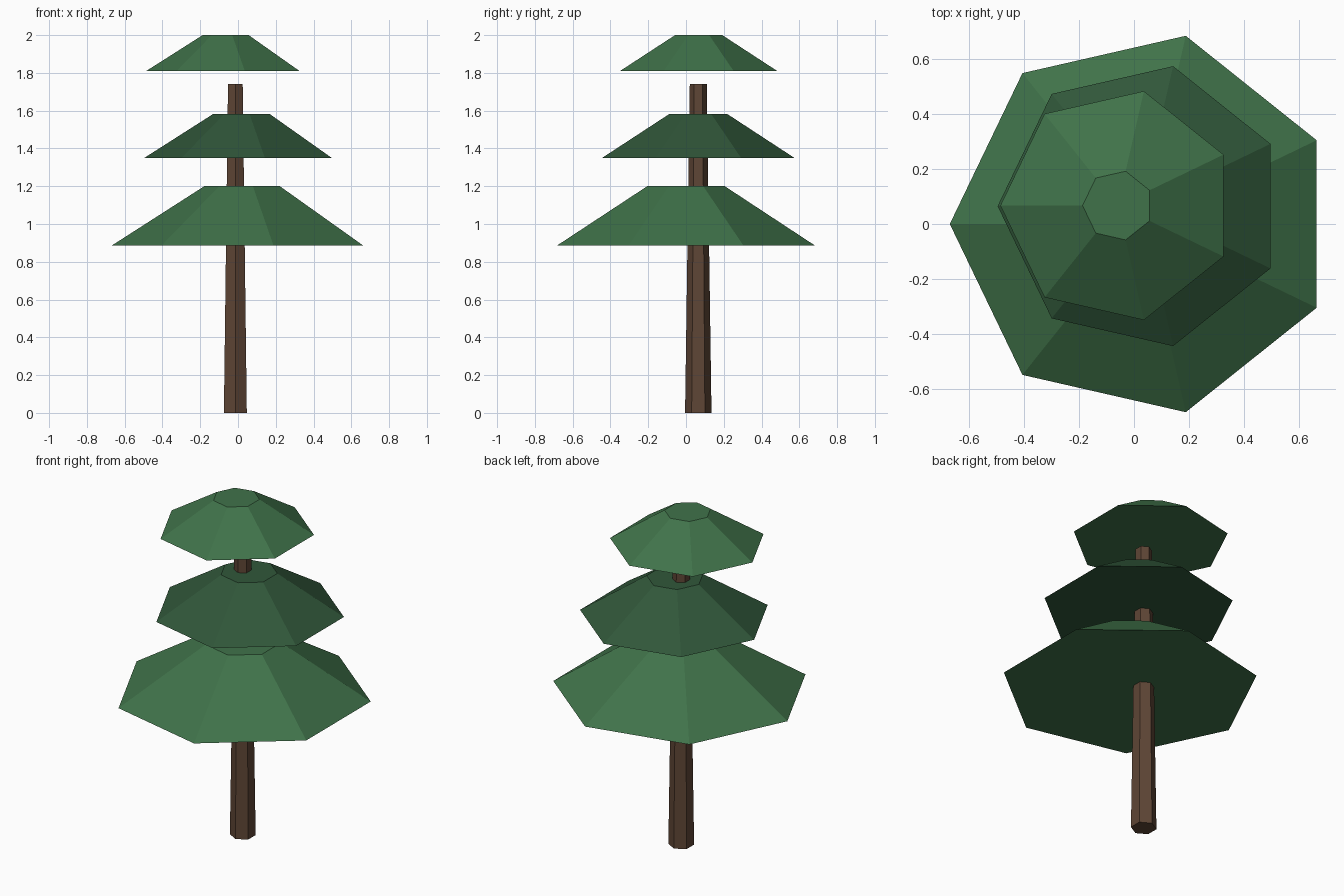
import bpy
from math import sin, cos, pi

if "Cube" in bpy.data.objects:
    bpy.data.objects.remove(bpy.data.objects["Cube"])


def material(name, rgb):
    m = bpy.data.materials.new(name)
    m.diffuse_color = (*rgb, 1)
    m.use_nodes = True
    m.node_tree.nodes["Principled BSDF"].inputs["Base Color"].default_value = m.diffuse_color
    return m


def frustum(name, sides, start, centre, r0, r1, z0, z1, mat):
    """Closed, flat-shaded tapered prism; first corner at angle start."""
    cx, cy = centre
    angles = [start + 2 * pi * i / sides for i in range(sides)]
    verts = [(cx + r * cos(a), cy + r * sin(a), z)
             for r, z in ((r0, z0), (r1, z1)) for a in angles]
    faces = [(i, (i + 1) % sides, sides + (i + 1) % sides, sides + i)
             for i in range(sides)]
    faces += [tuple(reversed(range(sides))), tuple(range(sides, 2 * sides))]
    mesh = bpy.data.meshes.new(name)
    mesh.from_pydata(verts, [], faces)
    mesh.materials.append(mat)
    obj = bpy.data.objects.new(name, mesh)
    bpy.context.collection.objects.link(obj)
    return obj


bark = material("bark", (0.113, 0.06, 0.036))
green = material("leaf_green", (0.051, 0.171, 0.068))
dark_green = material("leaf_dark_green", (0.03, 0.095, 0.042))

# Six-sided tapering trunk
frustum("trunk", 6, pi / 2, (-0.014, 0.065), 0.07, 0.045, 0, 1.74, bark)

# Seven-sided foliage tiers, each slightly off-centre
tiers = [
    ("lower_foliage", (0.032, 0.0), 0.702, 0.885, 1.20, green),
    ("middle_foliage", (0.026, 0.065), 0.522, 1.35, 1.583, dark_green),
    ("top_foliage", (-0.059, 0.067), 0.427, 1.81, 2.0, green),
]
for name, centre, r, z0, z1, mat in tiers:
    frustum(name, 7, pi, centre, r, 0.3 * r, z0, z1, mat)
